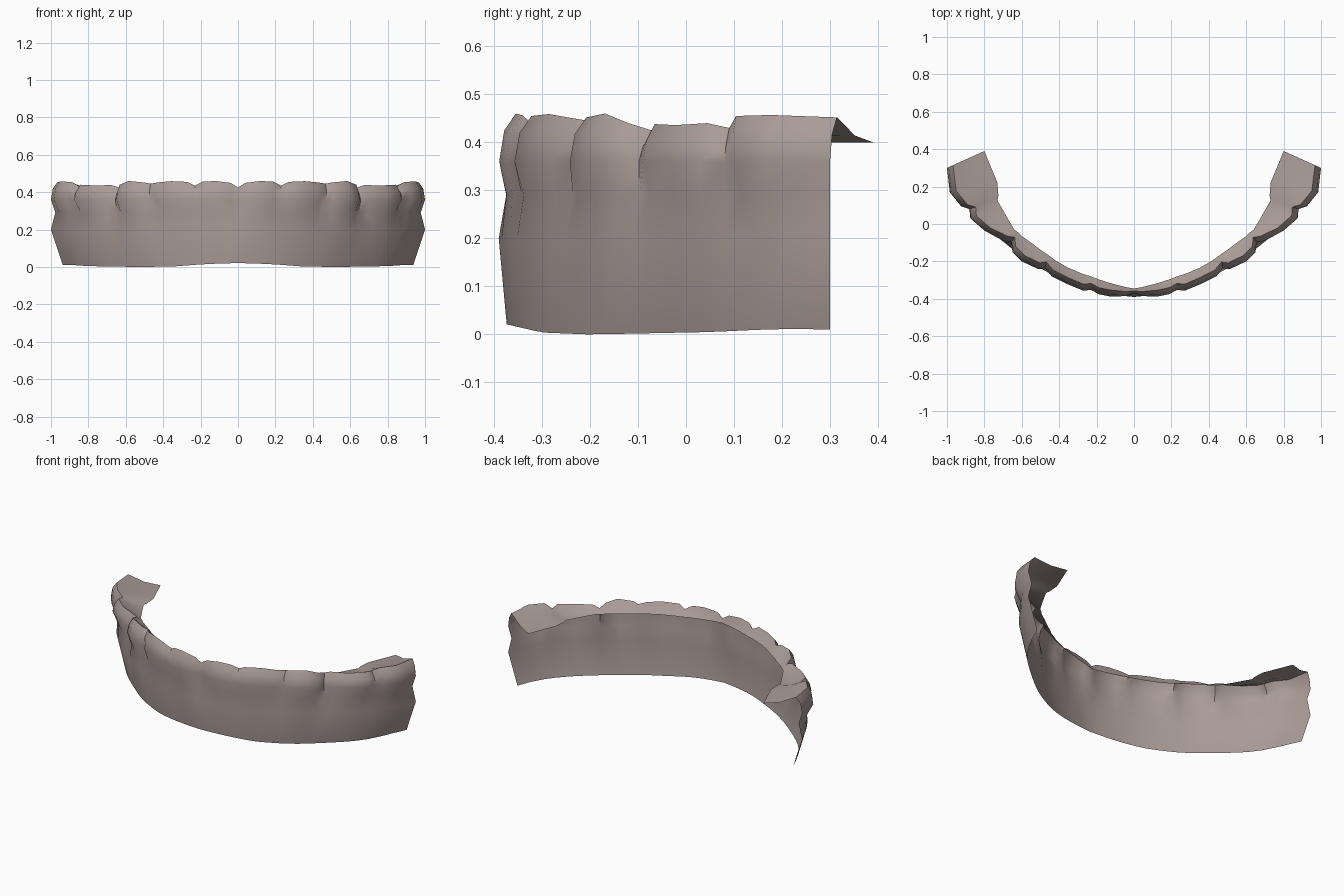
import bpy, bmesh
from mathutils import Vector

if "Cube" in bpy.data.objects:
    bpy.data.objects.remove(bpy.data.objects["Cube"])

# Columns along the right half of the arch:
# outer crown x, y, biting edge height, inner edge x, y
COLS = [
    (0, -.370, .425, 0, -.345), (.04, -.385, .45, .04, -.338),
    (.12, -.389, .46, .12, -.318), (.19, -.375, .456, .19, -.296),
    (.23, -.352, .435, .23, -.28), (.27, -.357, .455, .27, -.268),
    (.36, -.32, .459, .35, -.235), (.44, -.28, .452, .42, -.195),
    (.475, -.238, .445, .46, -.165), (.51, -.242, .452, .49, -.145),
    (.60, -.2, .46, .55, -.10), (.65, -.15, .44, .60, -.065),
    (.655, -.098, .425, .62, -.045), (.70, -.09, .438, .64, -.03),
    (.80, -.035, .436, .67, .02), (.875, .03, .44, .715, .10),
    (.88, .08, .43, .73, .125), (.925, .095, .455, .725, .15),
    (.985, .17, .457, .73, .22), (1.0, .30, .452, .80, .39),
]
# Lower border height by depth
BORDER = [(-.39, .025), (-.30, .004), (-.2, 0), (.05, .005), (.2, .012), (.31, .01)]


def border_z(y):
    for (a, za), (b, zb) in zip(BORDER, BORDER[1:]):
        if y <= b:
            return za + (zb - za) * max(0, (y - a) / (b - a))
    return BORDER[-1][1]


def squeeze(p, kx, ky):
    return Vector((p.x * kx, .3 + (p.y - .3) * ky))


# Smooth gum arch, relaxed from the crown outline
crown = [Vector(c[:2]) for c in COLS]
gum = [p.copy() for p in crown]
gum[0].y = -.39
for _ in range(8):
    gum = [gum[0]] + [(gum[i - 1] + gum[i] * 2 + gum[i + 1]) / 4
                      for i in range(1, len(gum) - 1)] + [gum[-1]]

bm = bmesh.new()
grid = []
for c, g, (x, y, zt, ix, iy) in zip(crown, gum, COLS):
    inner = Vector((ix, iy))
    width = (inner - c).length
    d = (inner - c) / width
    base = squeeze(g, .937, .976)
    neck = squeeze(g.lerp(c, .6), .977, .985)
    edge = min(.035, width * .5)
    zi = .40
    valley = c + d * (edge + (width - edge) * .5)
    zv = (zt + zi) / 2 - min(.012, width * .06)
    rows = [(base, border_z(base.y)), (g, .20), (neck, .29), (c, .36),
            (c + d * edge * .3, zt - .035), (c + d * edge, zt),
            (valley, zv), (inner, zi)]
    grid.append([bm.verts.new((0 if x == 0 else p.x, p.y, z)) for p, z in rows])
for a, b in zip(grid, grid[1:]):
    for i in range(len(a) - 1):
        bm.faces.new((a[i], b[i], b[i + 1], a[i + 1]))

me = bpy.data.meshes.new("dental_arch")
bm.to_mesh(me)
bm.free()
arch = bpy.data.objects.new("dental_arch", me)
bpy.context.collection.objects.link(arch)

# Mirror to the left half
mod = arch.modifiers.new("mirror", 'MIRROR')
mod.use_axis[0] = True
mod.use_clip = True

mat = bpy.data.materials.new("dull greyish pink")
mat.diffuse_color = (.40, .33, .31, 1)
mat.use_nodes = True
mat.node_tree.nodes["Principled BSDF"].inputs["Base Color"].default_value = mat.diffuse_color
me.materials.append(mat)

bpy.context.view_layer.objects.active = arch
arch.select_set(True)
bpy.ops.object.shade_smooth_by_angle(angle=.9)
